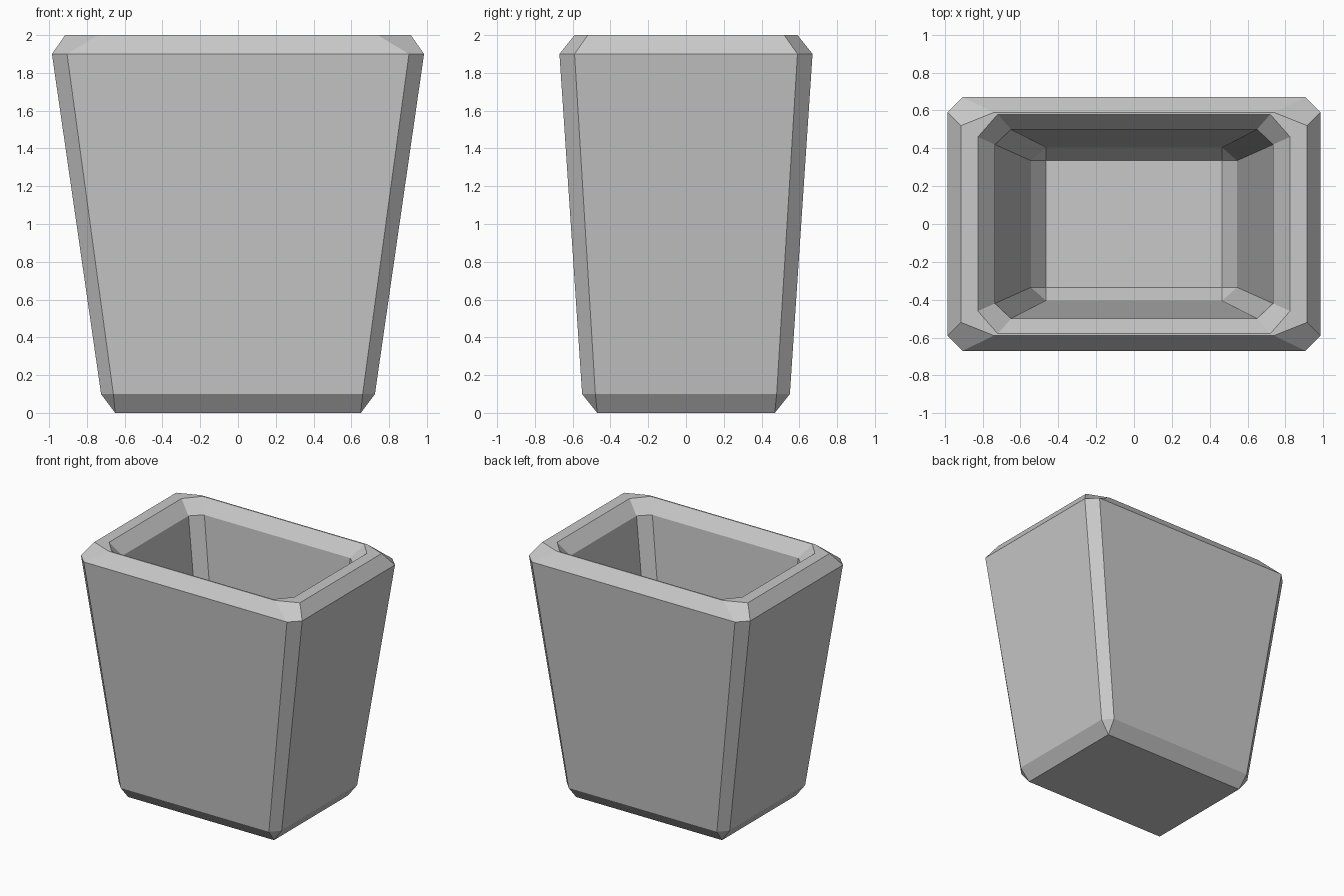
import bpy
import bmesh

# Remove the default cube
cube = bpy.data.objects.get("Cube")
if cube:
    bpy.data.objects.remove(cube, do_unlink=True)

# Plain grey
grey = bpy.data.materials.new("grey")
grey.use_nodes = True
colour = (0.58, 0.58, 0.58, 1)
grey.diffuse_color = colour
grey.node_tree.nodes["Principled BSDF"].inputs["Base Color"].default_value = colour


def ring(bm, hx, hy, kx, ky, z):
    """Rectangle with half sizes hx, hy whose corners are cut back to kx, ky."""
    quarter = [(hx, ky), (kx, hy)]
    points = quarter + [(-x, y) for x, y in reversed(quarter)]
    points += [(-x, -y) for x, y in points]
    return [bm.verts.new((x, y, z)) for x, y in points]


# Rings from the underside, up the outside, over the rim and down to the floor
profile = [
    (0.65, 0.47, 0.65, 0.47, 0.0),      # underside
    (0.725, 0.55, 0.66, 0.48, 0.1),     # lower bevel
    (0.985, 0.67, 0.905, 0.59, 1.9),    # outer wall top
    (0.915, 0.59, 0.74, 0.52, 2.0),     # rim, outer edge
    (0.825, 0.58, 0.72, 0.46, 2.0),     # rim, inner edge
    (0.735, 0.50, 0.65, 0.42, 1.9),     # inner wall top
    (0.545, 0.405, 0.465, 0.335, 0.5),  # inner wall bottom
    (0.465, 0.335, 0.465, 0.335, 0.4),  # floor
]

bm = bmesh.new()
rings = [ring(bm, *row) for row in profile]
for low, high in zip(rings, rings[1:]):
    for i in range(len(low)):
        j = (i + 1) % len(low)
        bm.faces.new((low[i], low[j], high[j], high[i]))
bm.faces.new(rings[0][::-1])
bm.faces.new(rings[-1])

# Close the square corners of the underside and floor
bmesh.ops.remove_doubles(bm, verts=bm.verts[:], dist=0.0001)
bmesh.ops.recalc_face_normals(bm, faces=bm.faces[:])

mesh = bpy.data.meshes.new("tapered_bin")
bm.to_mesh(mesh)
bm.free()
mesh.materials.append(grey)
bin_object = bpy.data.objects.new("tapered_bin", mesh)
bpy.context.collection.objects.link(bin_object)
